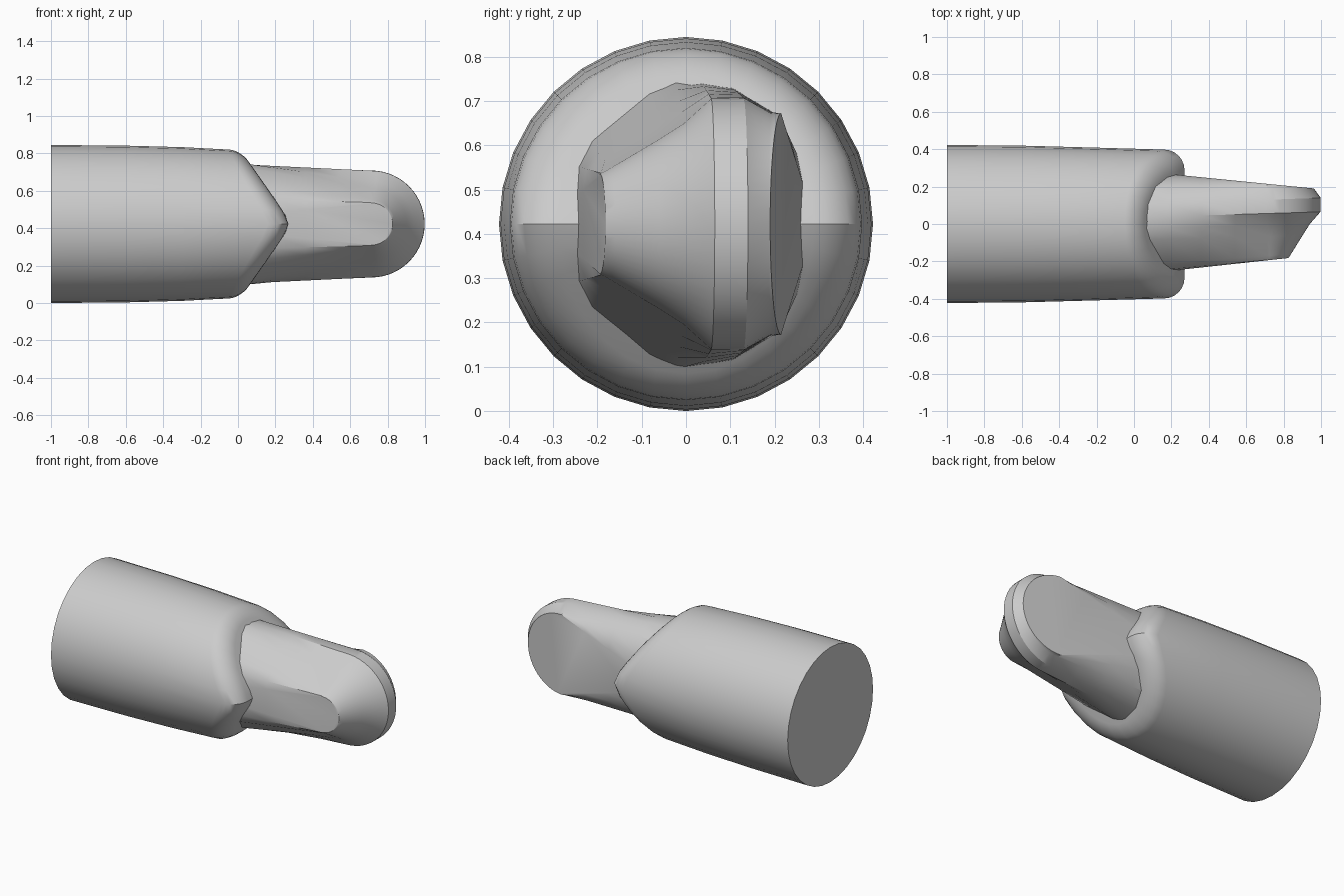
import bpy, math

cube = bpy.data.objects.get("Cube")
if cube:
    bpy.data.objects.remove(cube, do_unlink=True)

MID = 0.4225   # height of the long axis

grey = bpy.data.materials.new("plain grey")
grey.use_nodes = True
grey.diffuse_color = (0.6, 0.6, 0.6, 1)
grey.node_tree.nodes["Principled BSDF"].inputs["Base Color"].default_value = (0.6, 0.6, 0.6, 1)


def loft(name, rings, closed, tip=None):
    """Skin equal-length rings, capping the ends; tip closes the last ring in a fan."""
    n = len(rings[0])
    verts = [p for ring in rings for p in ring]
    faces = []
    for i in range(len(rings) - 1):
        for j in range(n if closed else n - 1):
            k = (j + 1) % n
            faces.append((i*n + j, i*n + k, (i+1)*n + k, (i+1)*n + j))
    last = (len(rings) - 1) * n
    faces.append(tuple(reversed(range(n))))
    if tip:
        verts.append(tip)
        faces += [(last + j, last + (j+1) % n, len(verts) - 1) for j in range(n)]
    else:
        faces.append(tuple(range(last, last + n)))
    mesh = bpy.data.meshes.new(name)
    mesh.from_pydata(verts, [], faces)
    mesh.materials.append(grey)
    obj = bpy.data.objects.new(name, mesh)
    bpy.context.collection.objects.link(obj)
    obj.location.z = MID
    bpy.ops.object.select_all(action='DESELECT')
    obj.select_set(True)
    bpy.context.view_layer.objects.active = obj
    bpy.ops.object.mode_set(mode='EDIT')
    bpy.ops.mesh.select_all(action='SELECT')
    bpy.ops.mesh.normals_make_consistent(inside=False)
    bpy.ops.object.mode_set(mode='OBJECT')
    bpy.ops.object.shade_smooth_by_angle(angle=math.radians(30))
    return obj


# Sleeve: round barrel whose end is a softly ridged wedge with a rounded rim
def wedge(z):
    return 0.295 - math.hypot(0.71 * z, 0.025)


SIDES = 32
END_R = 0.398
angles = [2 * math.pi * i / SIDES for i in range(SIDES)]
rings = [[(x, r * math.cos(a), r * math.sin(a)) for a in angles]
         for x, r in ((-1, MID), (-0.6, 0.419), (-0.3, 0.411))]


def rim_ring(phi):
    ring = []
    for a in angles:
        b = 0.11 - 0.05 * math.sin(a) ** 2
        r = END_R - b * (1 - math.cos(phi))
        z = r * math.sin(a)
        ring.append((wedge(z) - b * (1 - math.sin(phi)), r * math.cos(a), z))
    return ring


rim = [rim_ring(math.radians(15 * i)) for i in range(7)]
rings += rim
for s in (0.75, 0.5, 0.25):
    rings.append([(wedge(z * s), y * s, z * s) for x, y, z in rim[-1]])
loft("sleeve", rings, True, (wedge(0), 0, 0))

# Blade: layers from front to back, each a round-ended outline
# (y and half height near the sleeve, then y and half height at the tip)
LAYERS = [
    (-0.252, 0.06, -0.182, 0.113),
    (-0.243, 0.13, -0.181, 0.115),
    (-0.21, 0.185, -0.16, 0.128),
    (-0.08, 0.278, -0.06, 0.190),
    (-0.02, 0.303, 0.0, 0.228),
    (0.04, 0.311, 0.065, 0.285),
    (0.11, 0.303, 0.14, 0.286),
    (0.20, 0.25, 0.187, 0.252),
    (0.25, 0.16, 0.1885, 0.251),
    (0.268, 0.08, 0.190, 0.25),
]
ARC_X, BASE_X, STEPS = 0.712, 0.18, 28
layers = []
for yb, hb, yt, ht in LAYERS:
    def station(x):
        t = (x - BASE_X) / (ARC_X - BASE_X)
        u = (x - BASE_X) / (ARC_X + ht - BASE_X)
        return yb + (yt - yb) * u, hb + (ht - hb) * t
    straight = [(x, *station(x)) for x in (0, 0.18, 0.36, 0.54)]
    outline = [(x, y, -h) for x, y, h in straight]
    for i in range(STEPS + 1):
        a = math.pi * (i / STEPS - 0.5)
        x = ARC_X + ht * math.cos(a)
        outline.append((x, station(x)[0], ht * math.sin(a)))
    outline += [(x, y, h) for x, y, h in reversed(straight)]
    layers.append(outline)
loft("blade", layers, True)
